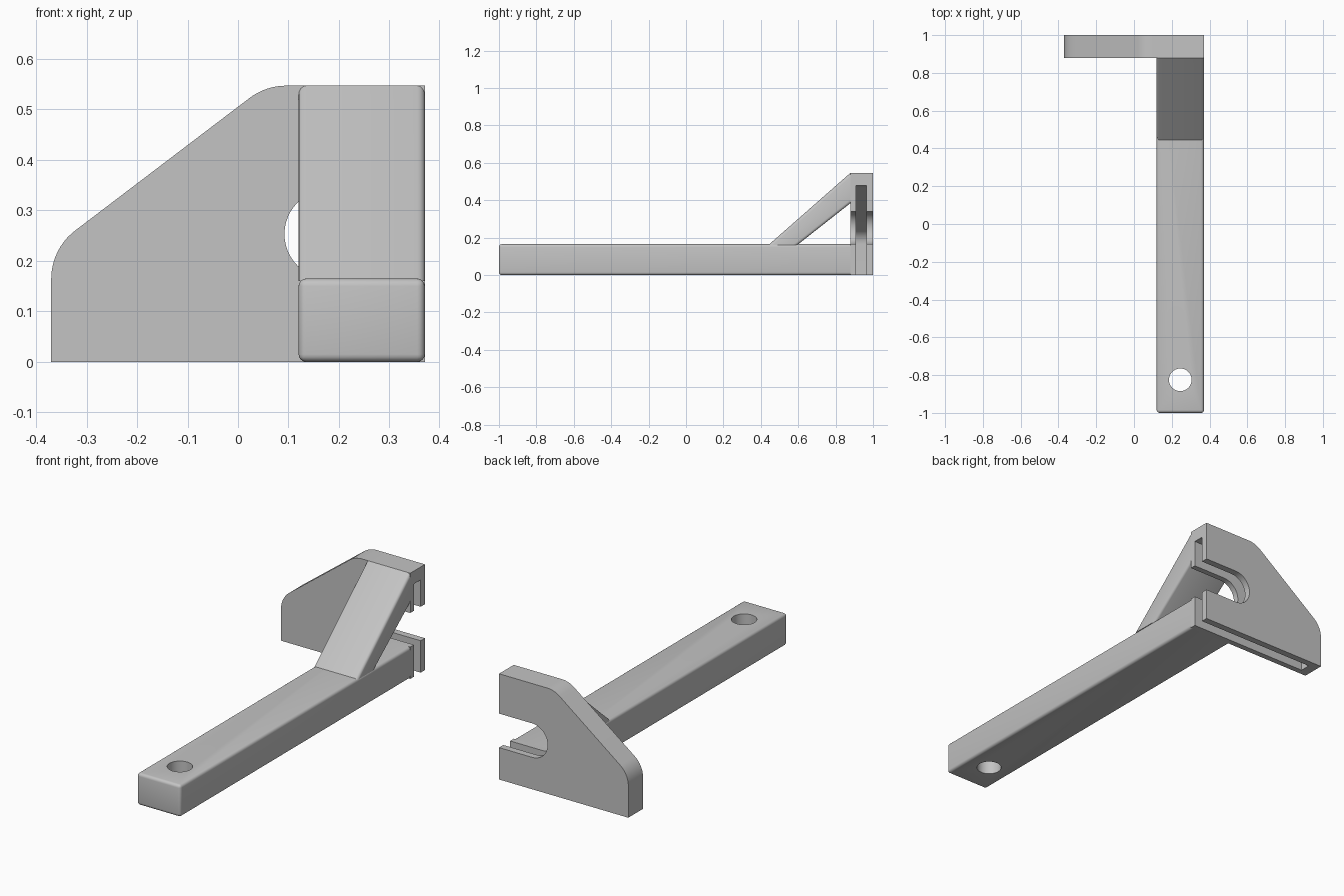
import bpy, bmesh, math
from mathutils import Vector

if "Cube" in bpy.data.objects:
    bpy.data.objects.remove(bpy.data.objects["Cube"], do_unlink=True)

grey = bpy.data.materials.new("light grey")
grey.use_nodes = True
COLOR = (0.55, 0.55, 0.55, 1)
grey.diffuse_color = COLOR
grey.node_tree.nodes["Principled BSDF"].inputs["Base Color"].default_value = COLOR


def fillet(corners, steps=10):
    """Round each (a, b, radius) corner of a closed outline."""
    out = []
    for i, (a, b, r) in enumerate(corners):
        p = Vector((a, b))
        if r == 0:
            out.append(p)
            continue
        u = (Vector(corners[i - 1][:2]) - p).normalized()
        v = (Vector(corners[(i + 1) % len(corners)][:2]) - p).normalized()
        half = u.angle(v) / 2
        centre = p + (u + v).normalized() * (r / math.sin(half))
        start = p + u * (r / math.tan(half)) - centre
        end = p + v * (r / math.tan(half)) - centre
        for k in range(steps + 1):
            t = k / steps
            out.append(centre + (start * (1 - t) + end * t).normalized() * r)
    return out


def prism(name, outline, axis, lo, hi, bevel=0, rule=None):
    """Extrude an outline along an axis, rounding the edges picked by rule."""
    bm = bmesh.new()

    def place(p, d):
        c = list(p)
        c.insert(axis, d)
        return bm.verts.new(c)

    low = [place(p, lo) for p in outline]
    high = [place(p, hi) for p in outline]
    bm.faces.new(low)
    bm.faces.new(high)
    n = len(outline)
    for i in range(n):
        j = (i + 1) % n
        bm.faces.new((low[i], low[j], high[j], high[i]))
    bmesh.ops.recalc_face_normals(bm, faces=bm.faces)
    if bevel:
        edges = [e for e in bm.edges if rule(*[v.co for v in e.verts])]
        bmesh.ops.bevel(bm, geom=edges, offset=bevel, segments=4, profile=0.5, affect='EDGES')
    mesh = bpy.data.meshes.new(name)
    bm.to_mesh(mesh)
    bm.free()
    mesh.materials.append(grey)
    ob = bpy.data.objects.new(name, mesh)
    bpy.context.collection.objects.link(ob)
    return ob


def activate(ob):
    bpy.ops.object.select_all(action='DESELECT')
    ob.select_set(True)
    bpy.context.view_layer.objects.active = ob


def cut(ob, cutter):
    cutter.hide_render = True
    mod = ob.modifiers.new("cut", 'BOOLEAN')
    mod.operation = 'DIFFERENCE'
    mod.solver = 'EXACT'
    mod.object = cutter
    activate(ob)
    bpy.ops.object.modifier_apply(modifier=mod.name)
    bpy.data.objects.remove(cutter, do_unlink=True)


# Back plate with a sloped, rounded outline
plate = prism("back_plate", fillet([
    (0.37, 0, 0), (0.37, 0.547, 0), (0.055, 0.547, 0.12),
    (-0.37, 0.224, 0.12), (-0.37, 0, 0)]), 1, 0.88, 1.0)

# Thin pocket inside the plate, open below and at the left side
cut(plate, prism("pocket_cutter", fillet([
    (0.45, -0.05, 0), (0.45, 0.48, 0), (0.037, 0.48, 0.08),
    (-0.32, 0.209, 0.087), (-0.32, -0.05, 0)]), 1, 0.91, 0.965))

# Round-ended slot through the plate
slot = [(0.45, 0.165), (0.45, 0.341)]
for k in range(25):
    a = math.pi * (0.5 + k / 24)
    slot.append((0.18 + 0.088 * math.cos(a), 0.253 + 0.088 * math.sin(a)))
cut(plate, prism("slot_cutter", slot, 1, 0.8, 1.1))

# Long arm, rounded everywhere except where it meets the plate
L, R, TOP = 0.12, 0.37, 0.165
arm = prism("arm", [(L, 0), (R, 0), (R, TOP), (L, TOP)], 1, -1.0, 0.88, 0.015,
            lambda a, b: min(a.y, b.y) < 0.8)

# Hole near the front of the arm
ring = [(0.245 + 0.06 * math.cos(math.tau * k / 40),
         -0.825 + 0.06 * math.sin(math.tau * k / 40)) for k in range(40)]
cut(arm, prism("hole_cutter", ring, 2, -0.1, 0.3))

# Diagonal brace between arm and plate, rounded along its slopes
brace = prism("brace", [(0.44, 0.16), (0.594, 0.16), (0.88, 0.385), (0.88, 0.547)],
              0, L, R, 0.015,
              lambda a, b: abs(a.y - b.y) > 0.01 and abs(a.z - b.z) > 0.01)

for ob in (plate, arm, brace):
    activate(ob)
    bpy.ops.object.shade_smooth_by_angle(angle=math.radians(30))
